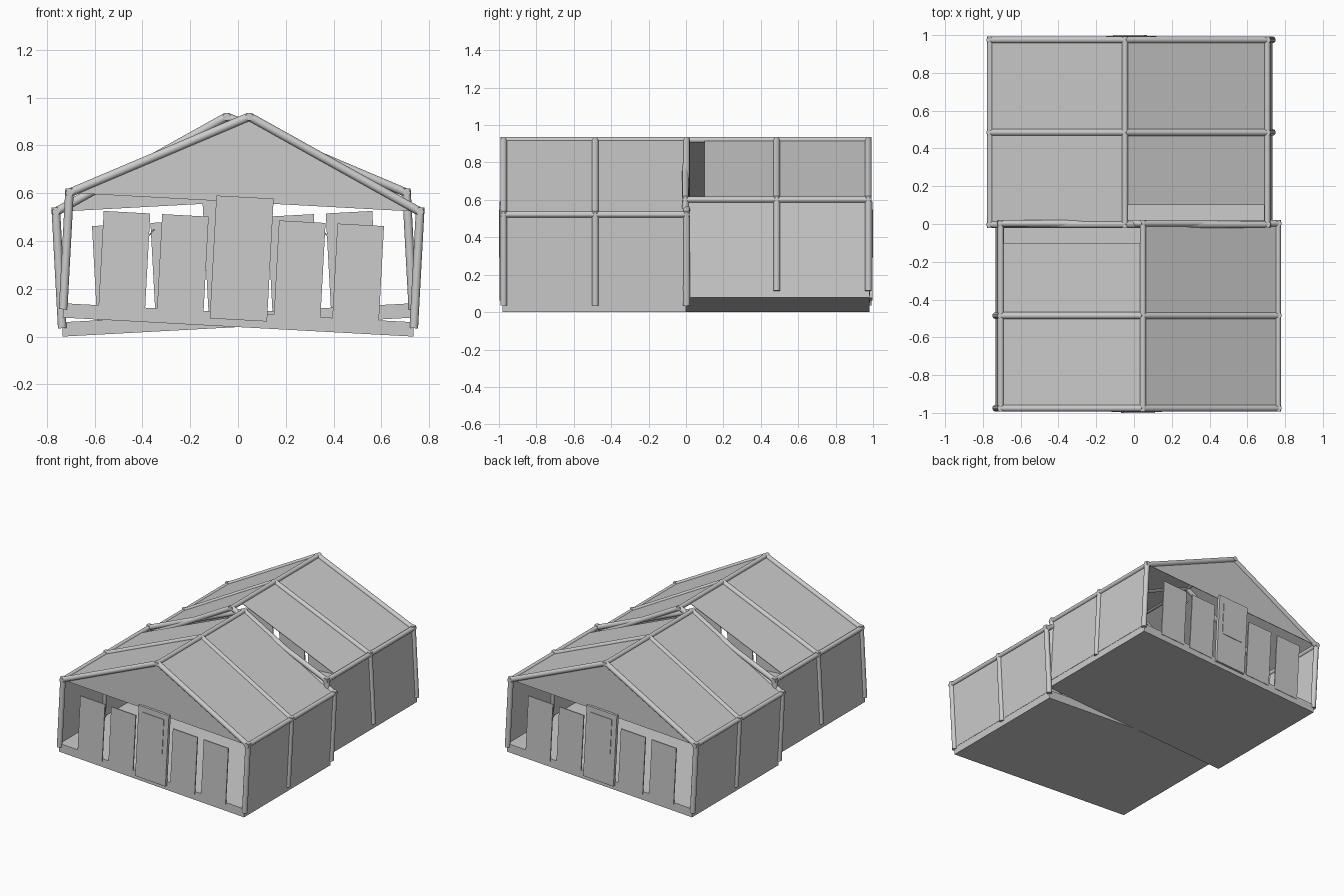
import bpy, bmesh, math
from mathutils import Vector, Matrix

cube = bpy.data.objects.get("Cube")
if cube:
    bpy.data.objects.remove(cube, do_unlink=True)

grey = bpy.data.materials.new("plain grey")
grey.use_nodes = True
grey.diffuse_color = (0.6, 0.6, 0.6, 1)
grey.node_tree.nodes["Principled BSDF"].inputs["Base Color"].default_value = (0.6, 0.6, 0.6, 1)

TILT = math.atan(0.054)
HALF, EAVE, RIDGE, R = 0.735, 0.523, 0.882, 0.018
FRONT, INNER = -0.975, 0.003
FRAMES = (FRONT, -0.485, INNER)


def finish(name, bm, place, smooth=False):
    bmesh.ops.recalc_face_normals(bm, faces=bm.faces)
    mesh = bpy.data.meshes.new(name)
    bm.to_mesh(mesh)
    bm.free()
    mesh.materials.append(grey)
    ob = bpy.data.objects.new(name, mesh)
    bpy.context.collection.objects.link(ob)
    ob.matrix_world = place
    if smooth:
        bpy.context.view_layer.objects.active = ob
        bpy.ops.object.select_all(action='DESELECT')
        ob.select_set(True)
        bpy.ops.object.shade_smooth_by_angle(angle=math.radians(50))


def box(name, place, x, y, z):
    bm = bmesh.new()
    size = [b - a for a, b in (x, y, z)]
    mid = [(a + b) / 2 for a, b in (x, y, z)]
    bmesh.ops.create_cube(bm, size=1, matrix=Matrix.Translation(mid) @ Matrix.Diagonal((*size, 1)))
    finish(name, bm, place)


def sheet(name, place, points, thick):
    bm = bmesh.new()
    face = bm.faces.new([bm.verts.new(p) for p in points])
    face.normal_update()
    offset = face.normal * thick
    new = bmesh.ops.extrude_face_region(bm, geom=[face])["geom"]
    bmesh.ops.translate(bm, vec=offset, verts=[v for v in new if isinstance(v, bmesh.types.BMVert)])
    finish(name, bm, place)


def tube(name, place, a, b, radius=R):
    a, b = Vector(a), Vector(b)
    bm = bmesh.new()
    turn = (b - a).to_track_quat('Z', 'Y').to_matrix().to_4x4()
    bmesh.ops.create_cone(bm, cap_ends=True, segments=12, radius1=radius, radius2=radius,
                          depth=(b - a).length, matrix=Matrix.Translation((a + b) / 2) @ turn)
    finish(name, bm, place, True)


def build_half(tag, place):
    # Floor slab and front infill
    box(tag + "_floor", place, (-HALF, HALF), (-0.98, 0), (0, 0.06))
    for i, x in enumerate((-0.49, -0.245, 0.245, 0.49)):
        box(f"{tag}_front_panel_{i + 1}", place, (x - 0.0975, x + 0.0975), (-0.983, -0.975), (0.04, 0.455))
    box(tag + "_door", place, (-0.12, 0.12), (-0.996, -0.975), (0.03, 0.545))
    box(tag + "_door_window", place, (-0.084, 0.084), (-1, -0.996), (0.256, 0.506))
    tube(tag + "_latch_rod", place, (-0.445, -0.98, 0.295), (-0.372, -0.98, 0.39), 0.003)
    sheet(tag + "_gable", place, [(-HALF, FRONT, EAVE), (HALF, FRONT, EAVE), (0, FRONT, RIDGE)], 0.004)

    # Walls, roof slopes and tube frame on both sides
    for side, s in (("right", -1), ("left", 1)):
        name = f"{tag}_{side}"
        inner = -0.1 if s < 0 else 0
        box(name + "_wall", place, sorted((s * (HALF - 0.004), s * (HALF + 0.002))), (-0.98, 0), (0.05, EAVE))
        sheet(name + "_roof", place, [(s * HALF, -0.98, EAVE), (s * HALF, inner, EAVE),
                                      (0, inner, RIDGE), (0, -0.98, RIDGE)], 0.004)
        tube(name + "_eave_tube", place, (s * HALF, FRONT - R, EAVE), (s * HALF, INNER + R, EAVE), R * 0.9)
        for i, y in enumerate(FRAMES):
            tube(f"{name}_post_{i + 1}", place, (s * HALF, y, 0.035), (s * HALF, y, EAVE + R))
            tube(f"{name}_rafter_{i + 1}", place, (s * (HALF + 0.01), y, EAVE - 0.005), (0, y, RIDGE))
    tube(tag + "_ridge_tube", place, (0, FRONT - R, RIDGE), (0, INNER + R, RIDGE), R * 0.9)


# The halves lean opposite ways, each a half turn of the other
lean = Matrix.Translation((0, 0, 0.0395)) @ Matrix.Rotation(TILT, 4, 'Y')
build_half("front_half", lean)
build_half("back_half", Matrix.Rotation(math.pi, 4, 'Z') @ lean)
